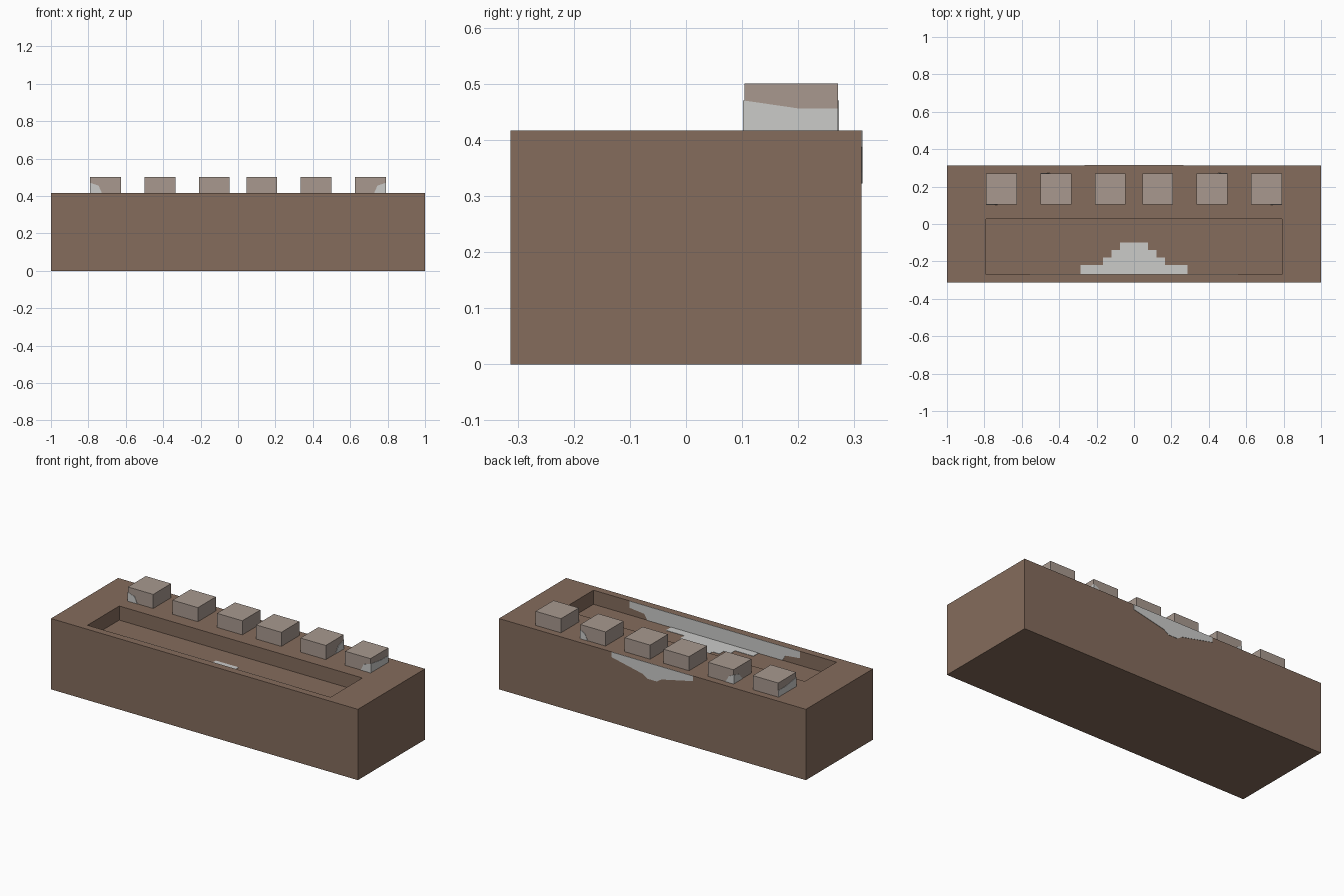
import bpy, bmesh
from mathutils import Vector

if "Cube" in bpy.data.objects:
    bpy.data.objects.remove(bpy.data.objects["Cube"])

H, DEPTH, KNOB_H = 0.417, 0.083, 0.083      # body height, recess depth, knob height
BACK = 0.3125                               # half of body depth
RX, RY0, RY1 = 0.792, -0.27, 0.026          # recess limits
FLOOR = H - DEPTH


def material(name, rgb):
    m = bpy.data.materials.new(name)
    lin = [(c / 255 / 12.92) if c < 11 else ((c / 255 + 0.055) / 1.055) ** 2.4 for c in rgb]
    m.diffuse_color = (*lin, 1)
    m.use_nodes = True
    m.node_tree.nodes["Principled BSDF"].inputs["Base Color"].default_value = m.diffuse_color
    return m


brown = material("brown", (133, 108, 92))
taupe = material("taupe", (168, 153, 143))
grey = material("light grey", (203, 203, 201))


def finish(name, bm, mat):
    bmesh.ops.recalc_face_normals(bm, faces=bm.faces)
    me = bpy.data.meshes.new(name)
    bm.to_mesh(me)
    bm.free()
    me.materials.append(mat)
    ob = bpy.data.objects.new(name, me)
    bpy.context.collection.objects.link(ob)
    return ob


def box(x0, x1, y0, y1, z0, z1):
    bm = bmesh.new()
    bmesh.ops.create_cube(bm, size=1)
    for v in bm.verts:
        v.co = (x1 if v.co.x > 0 else x0, y1 if v.co.y > 0 else y0, z1 if v.co.z > 0 else z0)
    return bm


def plate(name, pts, normal):
    """Thin painted patch lying on a surface."""
    bm = bmesh.new()
    f = bm.faces.new([bm.verts.new(p) for p in pts])
    r = bmesh.ops.extrude_face_region(bm, geom=[f], use_keep_orig=True)
    moved = [v for v in r["geom"] if isinstance(v, bmesh.types.BMVert)]
    bmesh.ops.translate(bm, verts=moved, vec=Vector(normal) * 0.002)
    return finish(name, bm, grey)


def mirrored(half):
    """Close a half outline across x = 0."""
    return half + [(-a, b) for a, b in reversed(half)]


# Body: block with a rectangular recess sunk into the top
bm = box(-1, 1, -BACK, BACK, 0, H)
bm.normal_update()
top = max(bm.faces, key=lambda f: f.calc_center_median().z)
bmesh.ops.inset_individual(bm, faces=[top], thickness=0.05)
for v in top.verts:
    v.co = (RX if v.co.x > 0 else -RX, RY1 if v.co.y > 0 else RY0, H)
r = bmesh.ops.extrude_discrete_faces(bm, faces=[top])
for v in r["faces"][0].verts:
    v.co.z = FLOOR
finish("body", bm, brown)

# Row of six knobs along the back
KY0, KY1, HW = 0.104, 0.271, 0.0825
for i, cx in enumerate((-0.708, -0.4167, -0.127, 0.127, 0.4167, 0.708)):
    finish("knob_%d" % (i + 1), box(cx - HW, cx + HW, KY0, KY1, H, H + KNOB_H), taupe)

# Stepped grey patch on the recess floor
steps = mirrored([(0.285, RY0), (0.285, -0.22), (0.165, -0.22), (0.165, -0.18), (0.12, -0.18),
                  (0.12, -0.14), (0.075, -0.14), (0.075, -0.10)])
plate("floor_patch", [(x, y, FLOOR) for x, y in steps], (0, 0, 1))

# Grey strip on the front wall of the recess
strip = mirrored([(0.555, H), (0.555, H - 0.04), (0.46, H - 0.05), (0.44, FLOOR)])
plate("recess_wall_patch", [(x, RY0, z) for x, z in strip], (0, 1, 0))

# Grey patch on the upper back face
rear = mirrored([(0.265, H), (0.265, H - 0.03), (0.06, H - 0.075), (0.03, H - 0.095)])
plate("back_patch", [(x, BACK, z) for x, z in rear], (0, 1, 0))

# Grey worn areas on the outer knobs, same on both ends
for s, side in ((-1, "left"), (1, "right")):
    xo = s * (0.708 + HW)
    plate(side + "_outer_knob_side", [(xo, KY0, H), (xo, KY1, H), (xo, KY1, 0.456), (xo, 0.2, 0.456),
                                      (xo, KY0, 0.47)], (s, 0, 0))
    plate(side + "_outer_knob_front", [(xo, KY0, H), (xo, KY0, 0.47), (xo - s * 0.045, KY0, 0.455),
                                       (xo - s * 0.062, KY0, H)], (0, -1, 0))
    xi = s * (0.4167 + HW)
    plate(side + "_second_knob_back", [(xi, KY1, H), (xi, KY1, 0.47), (xi - s * 0.03, KY1, 0.455),
                                       (xi - s * 0.05, KY1, H)], (0, 1, 0))
    plate(side + "_second_knob_side", [(xi, KY1, H), (xi, KY1, 0.47), (xi, 0.22, 0.455),
                                       (xi, 0.19, H)], (s, 0, 0))
